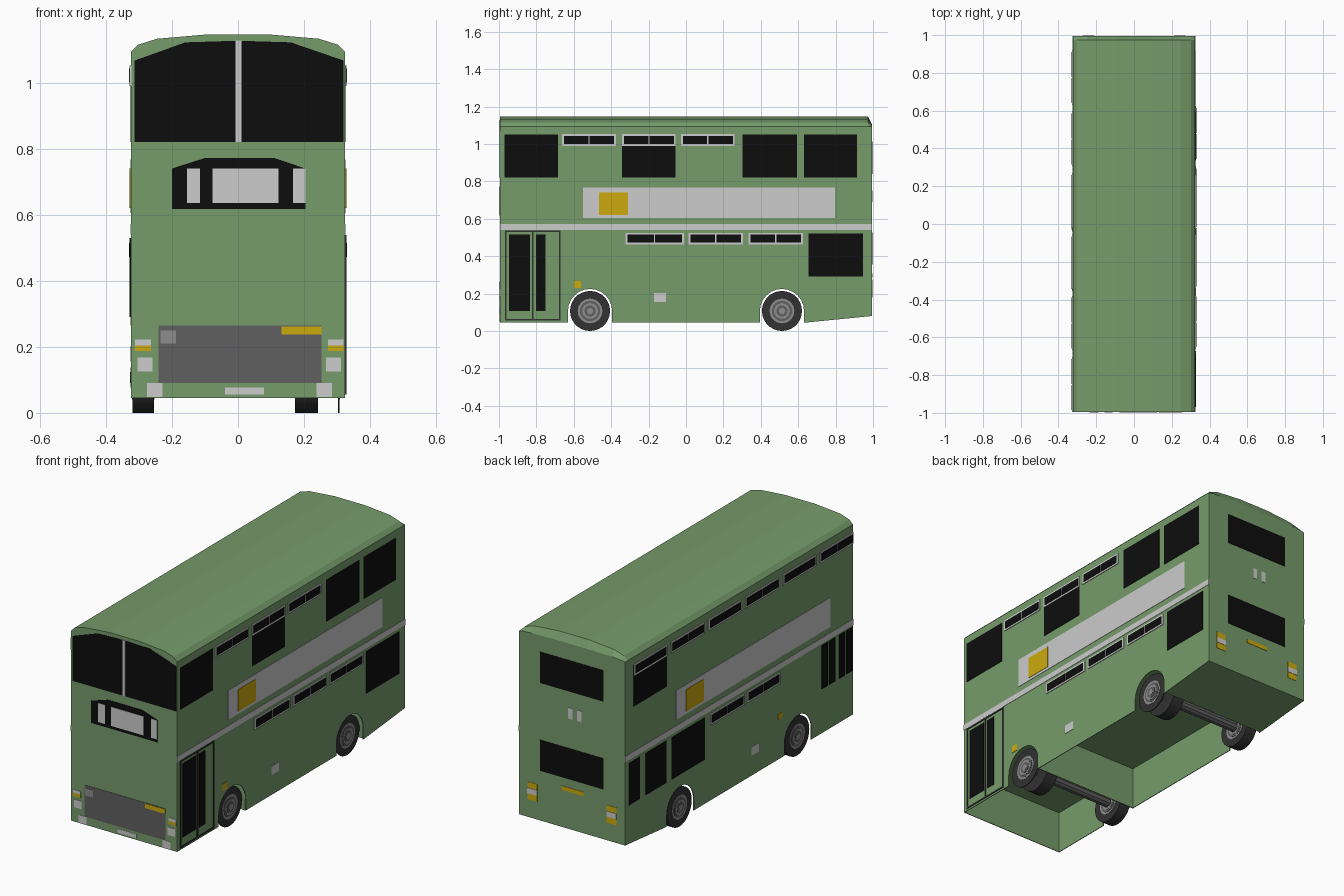
import bpy, bmesh, math

if "Cube" in bpy.data.objects:
    bpy.data.objects.remove(bpy.data.objects["Cube"])

HX, HY, FLOOR, LOW = 0.324, 0.994, 0.28, 0.045


def material(name, r, g, b):
    m = bpy.data.materials.new(name)
    m.diffuse_color = (r, g, b, 1)
    m.use_nodes = True
    m.node_tree.nodes["Principled BSDF"].inputs["Base Color"].default_value = m.diffuse_color
    return m


GREEN = material("green_paint", .182, .333, .147)
WHITE = material("pale_grey", .604, .604, .604)
BLACK = material("black_glass", .004, .004, .004)
YELLOW = material("yellow", .604, .402, .004)
GRILLE = material("grille_grey", .115, .115, .115)
MID = material("mid_grey", .27, .27, .27)
TYRE = material("tyre_dark", .032, .032, .032)

# Maps from (across, height, outward offset) to space for each side
SIDE = {
    "right": lambda a, b, d: (HX + d, a, b),
    "left": lambda a, b, d: (-HX - d, a, b),
    "front": lambda a, b, d: (a, -HY - d, b),
    "back": lambda a, b, d: (a, HY + d, b),
}


def loft(name, sections, mat):
    """Closed solid skinned through matching cross-sections."""
    bm = bmesh.new()
    rows = [[bm.verts.new(p) for p in s] for s in sections]
    n = len(rows[0])
    bm.faces.new(rows[0])
    bm.faces.new(rows[-1][::-1])
    for r0, r1 in zip(rows, rows[1:]):
        for i in range(n):
            j = (i + 1) % n
            bm.faces.new((r0[i], r1[i], r1[j], r0[j]))
    bmesh.ops.recalc_face_normals(bm, faces=bm.faces)
    me = bpy.data.meshes.new(name)
    bm.to_mesh(me)
    bm.free()
    me.materials.append(mat)
    ob = bpy.data.objects.new(name, me)
    bpy.context.collection.objects.link(ob)
    return ob


def panel(name, side, pts, mat, layer=1, inner=-.001):
    f = SIDE[side]
    return loft(name, [[f(a, b, d) for a, b in pts] for d in (inner, .002 * layer)], mat)


def plate(name, side, a0, a1, z0, z1, mat, layer=1):
    return panel(name, side, [(a0, z0), (a1, z0), (a1, z1), (a0, z1)], mat, layer)


def vent(side, a0, a1, z0, z1):
    """Pale frame with two dark sliding panes."""
    plate("vent_frame", side, a0, a1, z0, z1, WHITE, 2)
    m = (a0 + a1) / 2
    for p, q in ((a0 + .01, m - .003), (m + .003, a1 - .01)):
        plate("vent_pane", side, p, q, z0 + .01, z1 - .009, BLACK, 3)


# Upper body: arched roof section lofted along the length, chamfered at the back
half = [(HX, FLOOR), (HX, 1.093), (.302, 1.115), (.245, 1.133), (.094, 1.146)]
section = half + [(-x, z) for x, z in reversed(half)]
loft("upper_body", [[(x, -HY, z) for x, z in section],
                    [(x, .974, z) for x, z in section],
                    [(x, HY, z if z < 1.1 else 1.093 + (z - 1.093) * .2) for x, z in section]], GREEN)

# Lower skirts with round wheel arches; the underside is hollow
AXLES = (-.513, .513)
skirt = [(-HY, LOW)]
for c in AXLES:
    skirt.append((c - .118, LOW))
    for i in range(13):
        t = math.pi * (1 - i / 12)
        skirt.append((c + .118 * math.cos(t), .107 + .118 * math.sin(t)))
    skirt.append((c + .118, LOW))
skirt += [(HY, .08), (HY, FLOOR), (-HY, FLOOR)]
for s in ("left", "right"):
    panel(s + "_skirt", s, skirt, GREEN, 0, -.004)
panel("front_skirt", "front", [(-HX, LOW), (HX, LOW), (HX, FLOOR), (-HX, FLOOR)], GREEN, 0, -.004)
wedge = [(.64, LOW), (HY, .08), (HY, FLOOR), (.64, FLOOR)]
loft("rear_underside", [[(x, y, z) for y, z in wedge] for x in (-.321, .321)], GREEN)
bulk = [(-.396, LOW), (-.391, LOW), (-.391, FLOOR), (-.396, FLOOR)]
loft("underfloor_bulkhead", [[(x, y, z) for y, z in bulk] for x in (-.321, .321)], GREEN)

# Side advert panels (turned half round on the far side), stripes, small markers
for s, k in (("right", 1), ("left", -1)):
    plate("advert_panel", s, -.55 * k, .797 * k, .605, .767, WHITE)
    plate("advert_patch", s, -.465 * k, -.31 * k, .62, .74, YELLOW, 2)
    plate("side_stripe", s, -HY, HY, .54, .572, WHITE)
    plate("filler_flap", s, -.172, -.108, .155, .203, WHITE)
plate("side_marker", "right", -.6, -.562, .23, .268, YELLOW)
plate("side_marker", "left", -.375, -.34, .265, .295, YELLOW)

# Right side windows and vents
for a, b in ((-.97, -.685), (-.342, -.055), (.303, .593), (.63, .915)):
    plate("upper_window", "right", a, b, .82, 1.05, BLACK)
for a, b in ((-.662, -.375), (-.342, -.055), (-.027, .26)):
    vent("right", a, b, .99, 1.052)
for a, b in ((-.323, -.012), (.013, .305), (.335, .625)):
    vent("right", a, b, .462, .524)
plate("lower_window", "right", .655, .945, .29, .522, BLACK)

# Left side windows and vents
plate("upper_window", "left", .63, .92, .82, 1.05, BLACK)
for i in range(6):
    vent("left", .63 - .325 * i, .92 - .325 * i, .99, 1.052)
for a, b in ((.865, .96), (.635, .815), (.30, .59)):
    plate("lower_window", "left", a, b, .29, .522, BLACK)
for a in (-.04, -.355):
    vent("left", a, a + .29, .462, .524)
for a, b in ((-.77, -.72), (-.835, -.785), (-.92, -.87), (-.985, -.935)):
    plate("lower_window", "left", a, b, .29, .53, BLACK, 2)

# Entrance door: thin outline, divider and two panes
for a, b, c, d in ((-.968, -.96, .06, .535), (-.68, -.672, .06, .535), (-.823, -.815, .06, .535),
                   (-.968, -.672, .055, .063), (-.968, -.672, .53, .538)):
    plate("door_frame", "right", a, b, c, d, TYRE, 2)
plate("door_pane", "right", -.947, -.833, .107, .515, BLACK)
plate("door_pane", "right", -.803, -.75, .107, .515, BLACK)

# Front: windscreen, destination box, grille
panel("upper_windscreen", "front", [(-.313, .82), (.32, .82), (.32, 1.067), (.16, 1.122), (0, 1.127),
                                    (-.16, 1.122), (-.313, 1.067)], BLACK)
plate("windscreen_divider", "front", -.008, .01, .82, 1.127, WHITE, 2)
panel("destination_box", "front", [(-.2, .618), (.204, .618), (.204, .74), (.11, .772),
                                   (-.1, .772), (-.2, .74)], BLACK)
for a, b in ((-.155, -.115), (-.077, .123), (.166, .204)):
    plate("destination_blind", "front", a, b, .635, .74, WHITE, 2)
plate("grille", "front", -.24, .253, .09, .265, GRILLE)
plate("grille_badge", "front", -.235, -.187, .21, .25, MID, 2)
plate("grille_strip", "front", .132, .253, .237, .262, YELLOW, 2)
plate("number_plate", "front", -.04, .078, .055, .077, WHITE)

# Front and rear lamps, mirrored
for k in (-1, 1):
    o = .004
    for a, b, c, d, m in ((.268, .316, .204, .222, WHITE), (.268, .316, .187, .204, YELLOW),
                          (.263, .308, .125, .168, WHITE), (.233, .28, .048, .09, WHITE)):
        plate("front_lamp", "front", a * k + o, b * k + o, c, d, m)
    plate("tail_lamp", "back", .212 * k, .272 * k, .178, .275, YELLOW)
    plate("tail_lamp_band", "back", .212 * k, .272 * k, .212, .242, WHITE, 2)

# Back: windows and small lamps
plate("rear_upper_window", "back", -.192, .195, .84, 1.012, BLACK)
plate("rear_lower_window", "back", -.192, .195, .355, .526, BLACK)
plate("rear_plate", "back", -.07, .064, .285, .308, YELLOW)
for a in (-.058, -.003):
    plate("rear_small_lamp", "back", a, a + .025, .69, .75, WHITE)


# Wheels: dark tyre with concentric hub rings
def disc(name, x0, x1, y, r, mat, n=28):
    ring = [(math.cos(math.tau * i / n) * r, math.sin(math.tau * i / n) * r) for i in range(n)]
    ob = loft(name, [[(x, y + a, .107 + b) for a, b in ring] for x in (x0, x1)], mat)
    for p in ob.data.polygons:
        p.use_smooth = len(p.vertices) == 4
    ob.data.set_sharp_from_angle(angle=math.radians(35))


HUB = ((.066, MID), (.054, GRILLE), (.042, MID), (.03, GRILLE), (.017, MID))
for y in AXLES:
    disc("left_tyre", -.255, -.319, y, .107, TYRE)
    disc("right_tyre", .173, .243, y, .107, TYRE)
    disc("right_wheel_cover", .303, .308, y, .107, TYRE)
    for x, k in ((-.319, -1), (.308, 1), (-.255, 1)):
        for i, (r, m) in enumerate(HUB):
            disc("hub_ring", x - .002 * k, x + .0016 * (i + 1) * k, y, r, m)
    disc("axle", -.26, .304, y, .028, GRILLE, 10)
